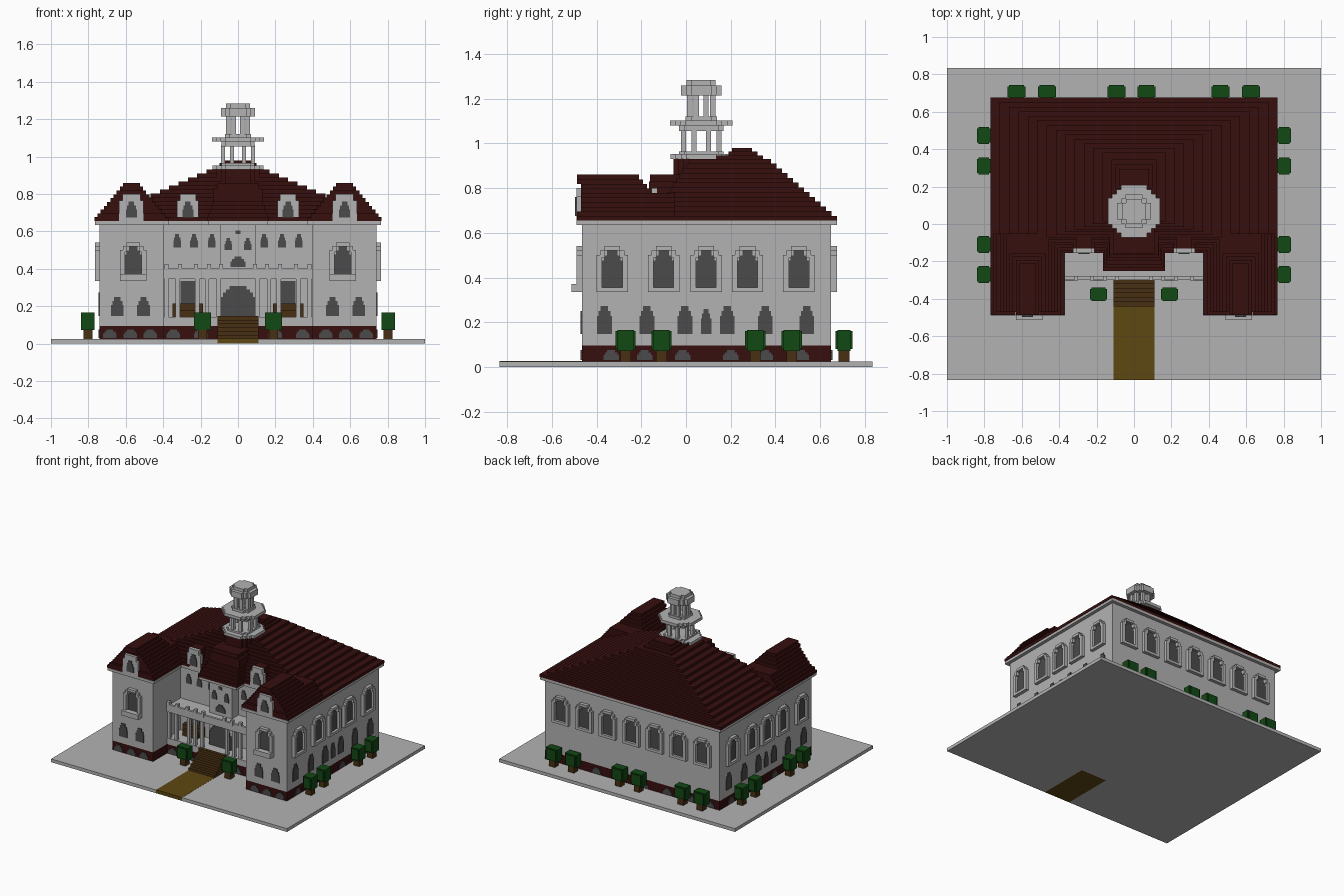
import bpy, bmesh, math

if "Cube" in bpy.data.objects:
    bpy.data.objects.remove(bpy.data.objects["Cube"])

def mat(name, r, g, b):
    m = bpy.data.materials.new(name)
    m.diffuse_color = (r, g, b, 1)
    m.use_nodes = True
    m.node_tree.nodes["Principled BSDF"].inputs["Base Color"].default_value = m.diffuse_color
    return m

WHITE = mat("pale stone", .45, .45, .45)
GLASS = mat("dark glass", .07, .07, .07)
RED = mat("dark red", .038, .0045, .0045)
WOOD = mat("brown wood", .065, .03, .006)
PATH = mat("ochre path", .11, .065, .006)
LEAF = mat("leaf green", .006, .065, .007)

def build(name, material, boxes):
    """One object made of boxes (x0, x1, y0, y1, z0, z1)."""
    bm = bmesh.new()
    for x0, x1, y0, y1, z0, z1 in boxes:
        x0, x1 = sorted((x0, x1))
        v = [bm.verts.new((x, y, z)) for z in (z0, z1)
             for x, y in ((x0, y0), (x1, y0), (x1, y1), (x0, y1))]
        for f in ((3, 2, 1, 0), (4, 5, 6, 7), (0, 1, 5, 4), (1, 2, 6, 5), (2, 3, 7, 6), (3, 0, 4, 7)):
            bm.faces.new([v[i] for i in f])
    me = bpy.data.meshes.new(name)
    bm.to_mesh(me)
    bm.free()
    me.materials.append(material)
    ob = bpy.data.objects.new(name, me)
    bpy.context.collection.objects.link(ob)

def both(boxes):
    """Boxes plus their copies mirrored across x = 0."""
    return boxes + [(-b[1], -b[0]) + tuple(b[2:]) for b in boxes]

def on_wall(side, pos, u0, u1, z0, z1, d):
    """Box of depth d on the wall plane facing front, back or right."""
    if side == "front":
        return (u0, u1, pos - d, pos + .002, z0, z1)
    if side == "back":
        return (u0, u1, pos - .002, pos + d, z0, z1)
    return (pos - .002, pos + d, u0, u1, z0, z1)

def pane(side, pos, u, w, z0, z1, d=.006):
    """Window pane with a stepped arch top; w is the half width."""
    s = min(.022, (z1 - z0) * .25)
    return [on_wall(side, pos, u - w, u + w, z0, z1 - 2 * s, d),
            on_wall(side, pos, u - w * .8, u + w * .8, z1 - 2 * s, z1 - s, d),
            on_wall(side, pos, u - w * .5, u + w * .5, z1 - s, z1, d)]

def frame(side, pos, u):
    """Raised stone surround of a tall upper window."""
    out = [on_wall(side, pos, u - .07, u + .07, .335, .355, .025),
           on_wall(side, pos, u - .035, u + .035, .52, .54, .025)]
    for s in (-1, 1):
        for a, b, z0, z1 in ((.045, .07, .355, .50), (.033, .055, .49, .522)):
            a, b = sorted((u + s * a, u + s * b))
            out.append(on_wall(side, pos, a, b, z0, z1, .025))
    return out

CY = .068  # lantern centre in y
def disc(r, z0, z1):
    """Blocky round slab made from strips."""
    n = max(3, round(2 * r / .023))
    w = 2 * r / n
    out = []
    for i in range(n):
        y = -r + i * w
        h = math.sqrt(max(0, r * r - (abs(y + w / 2) - w * .35) ** 2))
        h = min(r, max(w, round(h / w) * w))
        out.append((-h, h, CY + y, CY + y + w, z0, z1))
    return out

# Ground slab with the path let into it
build("ground_slab", WHITE, both([(.11, 1, -.835, .835, 0, .025)]) + [(-.11, .11, -.435, .835, 0, .025)])
build("path", PATH, [(-.11, .11, -.835, -.435, 0, .026)])

# Walls, plinth and cornice
def body(z0, z1, e=0):
    return both([(.395 - e, .74 + e, -.465 - e, -.13 - e, z0, z1)]) + [(-.74 - e, .74 + e, -.13 - e, .65 + e, z0, z1)]
build("plinth", RED, body(.025, .095) + [(-.395, .395, -.295, -.13, .025, .095)])
build("walls", WHITE, body(.095, .635) + [(-.095, .095, -.21, -.13, .14, .635)])
build("cornice", WHITE, body(.635, .655, .025) + [(-.16, .16, -.245, -.15, .635, .655)])

# Main hipped roof and central projection, in steps
H = .0212
roof = []
for i in range(13):
    z = .655 + i * H
    roof.append((-.768 + .05 * i, .768 - .05 * i, -.155 + .014 * i, .675 - .0245 * i, z, z + H))
for i in range(5):
    z = .655 + i * H
    roof.append((-.165 + .008 * i, .165 - .008 * i, -.25 + .017 * i, -.05, z, z + H))
roof += [(-.13, .13, -.165, .05, .74, .83), (-.11, .11, -.16, .05, .83, .86)]
roof += [(-.12, .12, .1, .345, .93, .945), (-.1, .1, .19, .32, .945, .965), (-.08, .08, .206, .295, .965, .98)]
build("main_roof", RED, roof + disc(.125, .78, .93))

# Wing roofs
wing = []
for i in range(10):
    z = .655 + i * .0205
    h = .198 - .017 * i
    wing.append((.57 - h, .57 + h, -.487 if i < 2 or i > 7 else -.47, -.05 if i < 6 else -.21 + .018 * (9 - i), z, z + .0205))
build("wing_roofs", RED, both(wing))

# Dormers
white, dark, red = [], [], []
for u, y, w in ((.57, -.475, .065), (.268, -.14, .057)):
    white += [(u - w, u + w, y - .015, y + .01, .655, .765), (u - w * .75, u + w * .75, y - .015, y + .01, .765, .80)]
    dark += pane("front", y - .015, u, .03, .675, .76)
    red += [(u - w, u + w, y + .01, y + .14, .655, .765), (u - w * .75, u + w * .75, y + .01, y + .16, .765, .802)]
build("dormer_faces", WHITE, both(white))
build("dormer_windows", GLASS, both(dark))
build("dormer_roofs", RED, both(red))

# Tall upper windows with surrounds
tall, surround = [], []
for y in (-.33, -.1, .09, .275, .505):
    tall += both(pane("right", .74, y, .046, .352, .52))
    surround += both(frame("right", .74, y))
for i in range(-3, 4):
    tall += pane("back", .65, i * .2, .046, .352, .52)
    surround += frame("back", .65, i * .2)
tall += both(pane("front", -.465, .56, .046, .37, .52))
surround += both(frame("front", -.465, .56) + [(.49, .63, -.512, -.46, .335, .372)])
build("tall_windows", GLASS, tall)
build("window_surrounds", WHITE, surround)

# Small lower, basement and recess windows
small = []
for y in (-.365, -.175, -.005, .185, .355, .54):
    small += both(pane("right", .74, y, .033, .148, .272))
small += both(pane("right", .74, .09, .023, .148, .26))
for y in (-.335, -.185, -.015, .2, .355, .515):
    small += both(pane("right", .74, y, .035, .03, .076))
for x in (.1, .3, .5, .66):
    small += both(pane("back", .65, x, .035, .03, .076))
for x in (.505, .645):
    small += both(pane("front", -.465, x, .034, .148, .25))
for x in (.47, .575, .685):
    small += both(pane("front", -.465, x, .036, .03, .076))
small += both(pane("front", -.295, .345, .036, .03, .076) + pane("front", -.295, .2, .036, .03, .076))
for x in (.14, .235, .325):
    small += both(pane("front", -.13, x, .021, .515, .585))
small += both(pane("front", -.21, .052, .02, .50, .565))
small += both([(.23, .308, -.138, -.128, .2, .335)])
small += pane("front", -.21, 0, .04, .41, .467) + [(-.013, .013, -.216, -.208, .585, .605)]
build("small_windows", GLASS, small)
build("entrance_arch", GLASS, [(-w, w, -.218, -.208, a, b) for w, a, b in
      ((.092, .145, .25), (.08, .25, .272), (.065, .272, .29), (.045, .29, .307))])

# Porch: floor, columns, slab, balustrade and benches
build("porch_floor", WHITE, [(-.395, .395, -.295, -.13, .095, .142)])
build("porch_roof", WHITE, [(-.395, .395, -.3, -.13, .345, .385)])
cols = [(x - .011, x + .011, -.292, -.27, .14, .35) for x in (.382, .322, .218, .165, .105)]
build("porch_columns", WHITE, both(cols))
rail = [(x - .011, x + .011, -.302, -.278, .385, .425) for x in (.382, .31, .225, .155, .09)]
build("balustrade", WHITE, both(rail) + [(-.395, .395, -.3, -.282, .38, .402)])
build("porch_benches", WOOD, both([(.187, .35, -.17, -.13, .14, .215), (.21, .33, -.2, -.17, .14, .18)]))

# Entrance stairs
build("stairs", WOOD, [(-.11, .11, -.44 + i * .024, -.295, .02 + i * .0205, .045 + i * .0205) for i in range(6)])

# Lantern tower
lantern = disc(.137, .93, .952) + disc(.14, 1.08, 1.102) + disc(.09, 1.215, 1.26) + disc(.065, 1.26, 1.283)
lantern += disc(.1, .952, .965) + disc(.1, 1.055, 1.08) + disc(.07, 1.1, 1.12)
for r, w, z0, z1 in ((.086, .011, .96, 1.06), (.056, .012, 1.11, 1.22)):
    for i in range(8):
        a = math.radians(22.5 + 45 * i)
        x, y = r * math.cos(a), CY + r * math.sin(a)
        lantern.append((x - w, x + w, y - w, y + w, z0, z1))
build("lantern_tower", WHITE, lantern)

# Trees
spots = [(s * .19, -.375, .046, .036) for s in (-1, 1)]
spots += [(s * .803, y, .036, .045) for s in (-1, 1) for y in (.473, .31, -.11, -.27)]
spots += [(x, .707, .048, .037) for x in (-.627, -.465, -.093, .067, .463, .625)]
build("tree_crowns", LEAF, [b for x, y, a, c in spots for b in
      ((x - a, x + a, y - c + .008, y + c - .008, .072, .166), (x - a + .008, x + a - .008, y - c, y + c, .08, .16))])
build("tree_trunks", WOOD, [(x - .024, x + .024, y - .024, y + .024, .02, .075) for x, y, a, c in spots])
